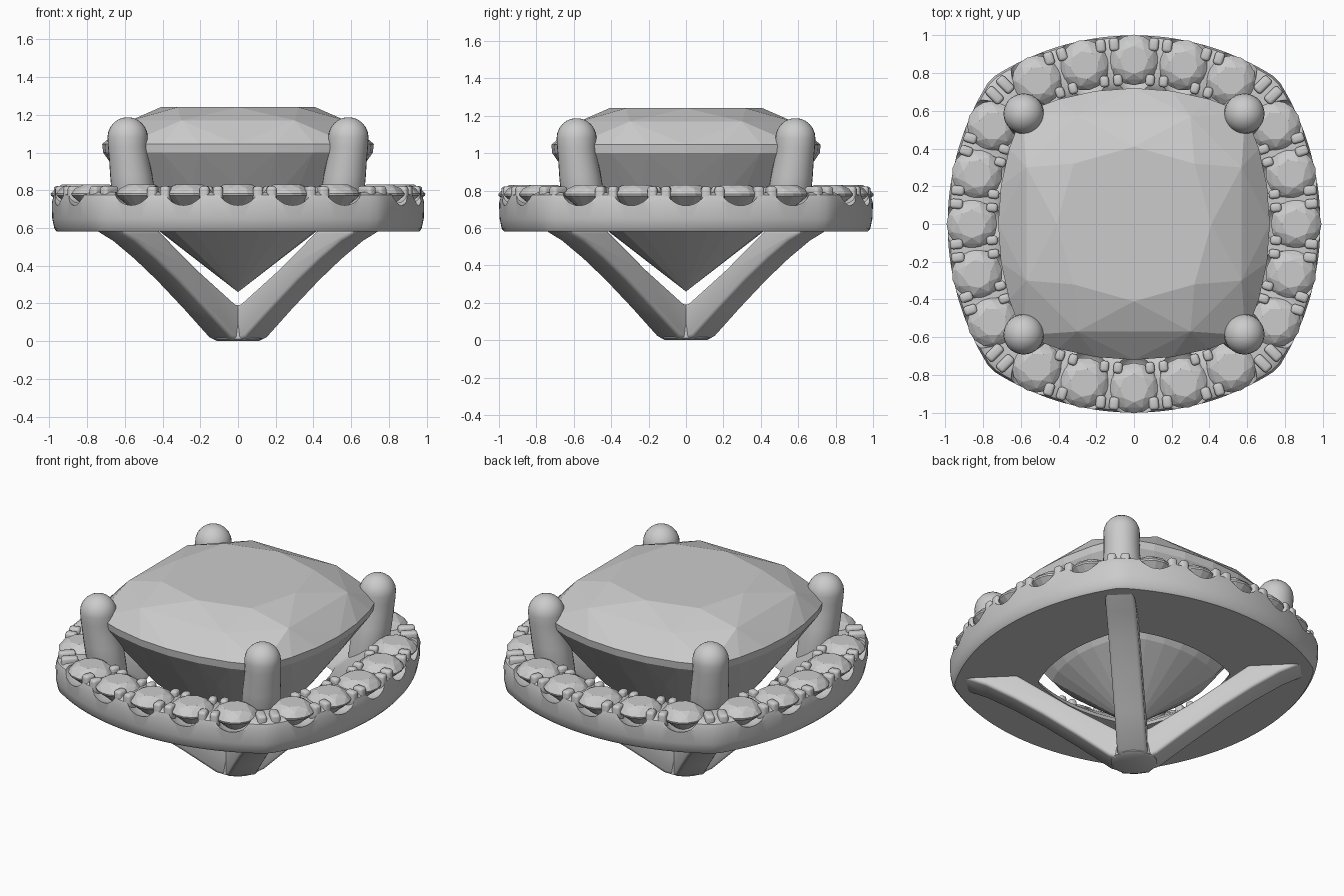
import bpy, bmesh, math
from mathutils import Vector, Matrix

if "Cube" in bpy.data.objects:
    bpy.data.objects.remove(bpy.data.objects["Cube"])

SX = 0.988  # the setting is very slightly narrower in x


def material(name, v):
    m = bpy.data.materials.new(name)
    m.diffuse_color = (v, v, v, 1)
    m.use_nodes = True
    m.node_tree.nodes["Principled BSDF"].inputs["Base Color"].default_value = m.diffuse_color
    return m


METAL = material("pale grey", 0.6)


def make(name, bm, smooth=None, bevel=0):
    bmesh.ops.recalc_face_normals(bm, faces=bm.faces)
    me = bpy.data.meshes.new(name)
    bm.to_mesh(me)
    bm.free()
    ob = bpy.data.objects.new(name, me)
    bpy.context.collection.objects.link(ob)
    me.materials.append(METAL)
    if bevel:
        b = ob.modifiers.new("bevel", 'BEVEL')
        b.width, b.segments = bevel, 3
        apply(ob)
    if smooth:
        shade(ob, smooth)
    return ob


def select(ob):
    bpy.ops.object.select_all(action='DESELECT')
    ob.select_set(True)
    bpy.context.view_layer.objects.active = ob


def apply(ob):
    select(ob)
    for m in list(ob.modifiers):
        bpy.ops.object.modifier_apply(modifier=m.name)


def shade(ob, deg):
    select(ob)
    bpy.ops.object.shade_smooth_by_angle(angle=math.radians(deg))


def cushion(mid, corner, z, n, ends=False, sx=1):
    """Four bulging arcs meeting at the corners."""
    s = mid - corner
    R = (corner ** 2 + s ** 2) / (2 * s)
    a = math.asin(corner / R)
    pts = []
    for k in range(4):
        rot = Matrix.Rotation(k * math.pi / 2, 3, 'Z')
        for i in range(n):
            t = a * (2 * (i if ends else i + 0.5) / n - 1)
            p = rot @ Vector((R * math.cos(t) - R + mid, R * math.sin(t), z))
            pts.append(Vector((p.x * sx, p.y, p.z)))
    return pts


def loft(bm, rings, closed=False):
    loops = [[bm.verts.new(p) for p in r] for r in rings]
    n = len(loops[0])
    pairs = list(zip(loops, loops[1:]))
    if closed:
        pairs.append((loops[-1], loops[0]))
    else:
        bm.faces.new(loops[0])
        bm.faces.new(loops[-1])
    for a, b in pairs:
        for i in range(n):
            j = (i + 1) % n
            bm.faces.new((a[i], a[j], b[j], b[i]))


def hull(bm, pts):
    vs = [bm.verts.new(p) for p in pts]
    r = bmesh.ops.convex_hull(bm, input=vs)
    junk = {g for g in r["geom_interior"] + r["geom_unused"] if isinstance(g, bmesh.types.BMVert)}
    bmesh.ops.delete(bm, geom=list(junk), context='VERTS')


def circle(r, z, n, off=0):
    return [Vector((r * math.cos(2 * math.pi * (i + off) / n),
                    r * math.sin(2 * math.pi * (i + off) / n), z)) for i in range(n)]


# centre stone: table, crown, girdle and pavilion
bm = bmesh.new()
pts = [Vector((0, 0, 0.26))]
for k in range(4):
    rot = Matrix.Rotation(k * math.pi / 2, 3, 'Z')
    for p in [(0.41, 0, 1.24), (0.32, 0.32, 1.24), (0.57, 0.3, 1.17), (0.57, -0.3, 1.17)]:
        pts.append(rot @ Vector(p))
pts += cushion(0.72, 0.59, 1.045, 6, True) + cushion(0.715, 0.585, 1.0, 6, True)
pts += cushion(0.59, 0.48, 0.82, 4, True) + cushion(0.42, 0.34, 0.585, 6, True)
hull(bm, pts)
make("centre_stone", bm)

# positions along the halo: 5 stones a side, claws between them
RO = (0.77 ** 2 + 0.23 ** 2) / 0.46
RC = RO - 0.13


def frame(side, t, r=RC):
    """Matrix whose x axis points outward at angle t along a side."""
    rot = Matrix.Rotation(side * math.pi / 2, 4, 'Z')
    loc = Vector((r * math.cos(t) - RO + 1, r * math.sin(t), 0))
    m = rot @ Matrix.Translation(loc) @ Matrix.Rotation(t, 4, 'Z')
    m.translation.x *= SX
    return m


seats = [frame(s, 0.21 * i) for s in range(4) for i in range(-2, 3)]

# halo band with a scalloped seat for every small stone
bm = bmesh.new()
section = [(0.972, 0.75, 0.58), (0.985, 0.76, 0.595), (0.997, 0.768, 0.65), (1.0, 0.77, 0.74),
           (0.99, 0.762, 0.775), (0.965, 0.742, 0.79), (0.75, 0.6, 0.79), (0.72, 0.575, 0.77),
           (0.5, 0.41, 0.61), (0.49, 0.4, 0.58)]
loft(bm, [cushion(m, c, z, 32, sx=SX) for m, c, z in section], True)
halo = make("halo_band", bm)
bm = bmesh.new()
for m in seats:
    bmesh.ops.create_uvsphere(bm, u_segments=24, v_segments=14, radius=1,
                              matrix=m @ Matrix.Translation((0.01, 0, 0.8)) @ Matrix.Diagonal((0.2, 0.122, 0.1, 1)))
cutter = make("seat_cutter", bm)
cut = halo.modifiers.new("seats", 'BOOLEAN')
cut.operation, cut.object, cut.solver, cut.use_self = 'DIFFERENCE', cutter, 'EXACT', True
apply(halo)
bpy.data.objects.remove(cutter)
shade(halo, 35)

# small round stones
for m in seats:
    bm = bmesh.new()
    hull(bm, circle(0.075, 0.83, 8) + circle(0.112, 0.81, 8, 0.5) + circle(0.134, 0.782, 16)
         + circle(0.132, 0.772, 16) + [Vector((0, 0, 0.66))])
    bmesh.ops.transform(bm, matrix=m, verts=bm.verts)
    make("halo_stone", bm)

# little paired claws holding the small stones
bm = bmesh.new()


def claw(m, x, y, lx, ly, top):
    bmesh.ops.create_cube(bm, size=1, matrix=m @ Matrix.Translation((x, y, top - 0.06))
                          @ Matrix.Diagonal((lx, ly, 0.12, 1)))


for s in range(4):
    for i in (-1.5, -0.5, 0.5, 1.5):
        m = frame(s, 0.21 * i)
        for y in (-0.036, 0.036):
            claw(m, 0.085, y, 0.07, 0.052, 0.822)
            claw(m, -0.105, y, 0.06, 0.048, 0.822)
    corner = Matrix.Rotation(math.pi / 4 + s * math.pi / 2, 4, 'Z')
    for y in (-0.04, 0.04):
        claw(corner, 1.005, y, 0.1, 0.055, 0.822)
make("halo_claws", bm, 40, 0.017)

# four main prongs with domed tips
path = [(0.52, 0.6, 0.09), (0.54, 0.7, 0.105), (0.556, 0.8, 0.115), (0.566, 0.88, 0.112),
        (0.577, 0.96, 0.106), (0.584, 1.03, 0.105)]
path += [(0.585, 1.08 + 0.107 * math.sin(a), 0.107 * math.cos(a))
         for a in [math.radians(d) for d in (0, 15, 30, 45, 60, 72, 83)]]
for sx in (-1, 1):
    for sy in (-1, 1):
        bm = bmesh.new()
        loft(bm, [[p + Vector((sx * c, sy * c, 0)) for p in circle(r, z, 28)] for c, z, r in path])
        make("prong", bm, 40)

# basket struts sweeping from the foot out to the halo corners
side = [(0, 0.005), (0.1, 0.005), (0.14, 0.02), (0.33, 0.17), (0.53, 0.32), (0.7, 0.435), (0.86, 0.53),
        (1.0, 0.59), (0.68, 0.59), (0.38, 0.375), (0.09, 0.19), (0, 0.19)]
for k in range(4):
    bm = bmesh.new()
    rot = Matrix.Rotation(math.pi / 4 + k * math.pi / 2, 3, 'Z')
    loft(bm, [[rot @ Vector((x, w, z)) for x, z in side] for w in (-0.088, 0.088)])
    make("basket_strut", bm, 35, 0.02)

# rounded foot where the struts meet
bm = bmesh.new()
loft(bm, [circle(r, z, 32) for r, z in [(0.11, 0.0), (0.135, 0.012), (0.13, 0.06), (0.11, 0.18)]])
make("basket_foot", bm, 40)
